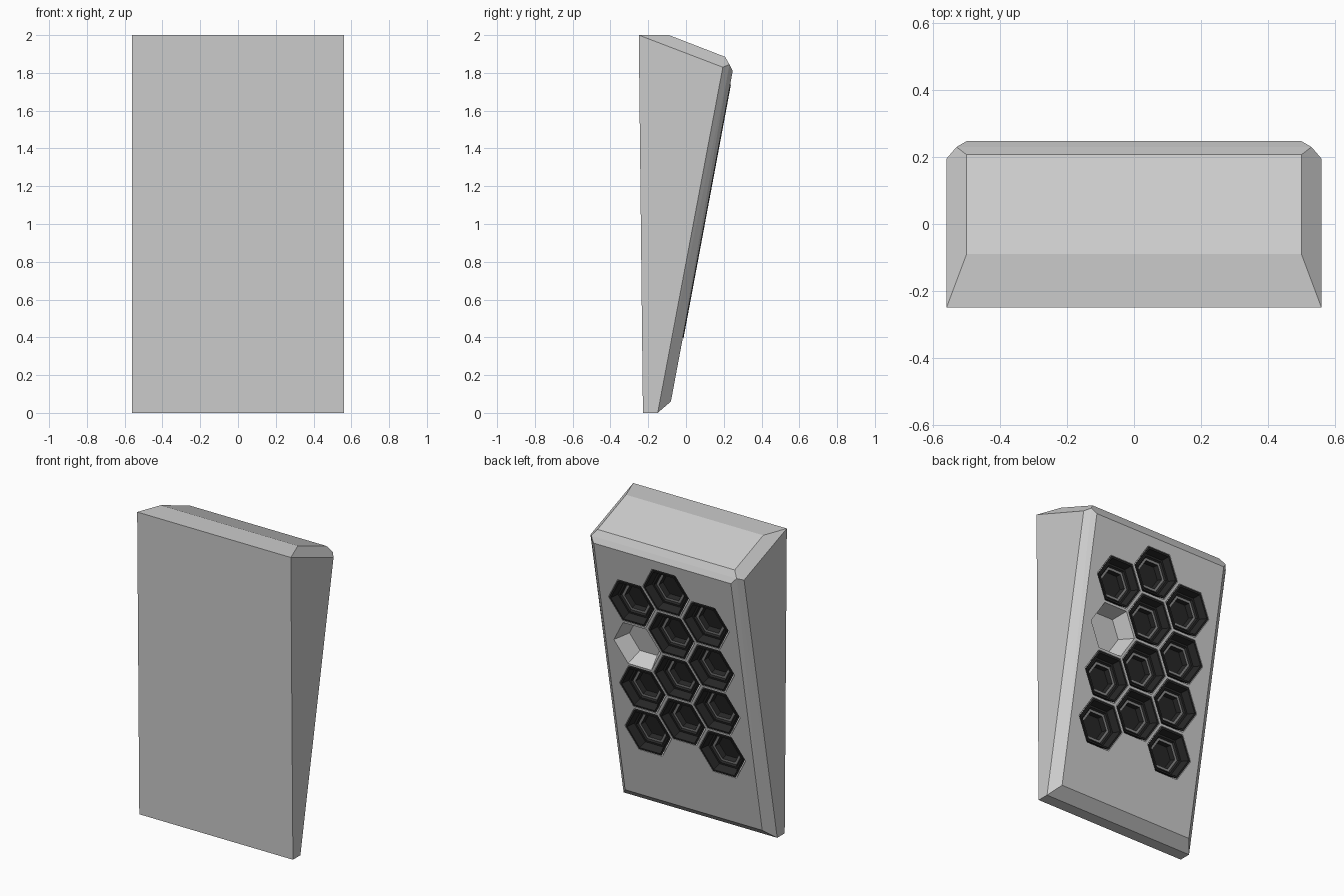
import bpy, bmesh
from math import cos, sin, pi
from mathutils import Matrix, Vector

if "Cube" in bpy.data.objects:
    bpy.data.objects.remove(bpy.data.objects["Cube"])

SLOPE = 0.187            # lean of the rear panel
Y0, Z0 = -0.08, 0.06     # bottom edge of the rear panel


def finish(bm, name, mats=()):
    bmesh.ops.recalc_face_normals(bm, faces=bm.faces)
    me = bpy.data.meshes.new(name)
    bm.to_mesh(me)
    bm.free()
    ob = bpy.data.objects.new(name, me)
    bpy.context.collection.objects.link(ob)
    for m in mats:
        me.materials.append(m)
    return ob


def material(name, shade):
    m = bpy.data.materials.new(name)
    m.diffuse_color = (shade, shade, shade, 1)
    m.use_nodes = True
    m.node_tree.nodes["Principled BSDF"].inputs["Base Color"].default_value = m.diffuse_color
    return m


def panel_frame(x, z):
    """Matrix whose local z points straight out of the rear panel."""
    v = Vector((0, SLOPE, 1)).normalized()
    n = Vector((0, 1, -SLOPE)).normalized()
    m = Matrix((Vector((-1, 0, 0)), v, n)).transposed().to_4x4()
    m.translation = (x, Y0 + SLOPE * (z - Z0), z)
    return m


def hex_shell(bm, frame, profile, slots=None):
    """Stack hexagonal rings (radius, height), closed at both ends."""
    rings = [[bm.verts.new(frame @ Vector((r * cos(i * pi / 3), r * sin(i * pi / 3), h)))
              for i in range(6)] for r, h in profile]
    bm.faces.new(rings[0])
    bm.faces.new(rings[-1])
    for k, (a, b) in enumerate(zip(rings, rings[1:])):
        for i in range(6):
            j = (i + 1) % 6
            f = bm.faces.new((a[i], a[j], b[j], b[i]))
            f.material_index = slots[k] if slots else 0


# leaning body with chamfered edges, as a hull of mirrored corners
corners = [(0.56, -0.25, 2), (0.56, -0.228, 0), (0.56, -0.15, 0), (0.56, 0.195, 1.83),
           (0.5, -0.09, 2), (0.5, 0.207, 1.885), (0.53, 0.23, 1.845),
           (0.5, Y0, Z0), (0.5, Y0 + SLOPE * 1.75, 1.81)]
bm = bmesh.new()
for x, y, z in corners:
    for s in (-1, 1):
        bm.verts.new((s * x, y, z))
bmesh.ops.convex_hull(bm, input=bm.verts)
bmesh.ops.dissolve_limit(bm, angle_limit=0.02, verts=bm.verts, edges=bm.edges)
body = finish(bm, "body")

# honeycomb positions: three columns of four, the middle one raised
cells = [(c * 0.27, (1.6 if c == 0 else 1.448) - 0.305 * r)
         for c in (-1, 0, 1) for r in range(4)]
empty_cell = cells[9]

# tapered hexagonal pockets cut in the rear panel
bm = bmesh.new()
for c in cells:
    hex_shell(bm, panel_frame(*c), [(0.125, -0.10), (0.17, 0.0), (0.1745, 0.01)])
cutter = finish(bm, "pocket_cutter")
cutter.hide_render = True
mod = body.modifiers.new("pockets", "BOOLEAN")
mod.operation, mod.solver, mod.object = "DIFFERENCE", "EXACT", cutter
bpy.context.view_layer.objects.active = body
bpy.ops.object.modifier_apply(modifier=mod.name)
bpy.data.objects.remove(cutter)

# dark stepped cups in every pocket but one
dark, grey = material("dark_cup", 0.02), material("grey_ledge", 0.25)
profile = [(0.12, -0.097), (0.163, 0.004), (0.15, 0.004), (0.132, -0.045),
           (0.118, -0.045), (0.108, -0.055), (0.09, -0.055), (0.082, -0.088)]
slots = [0, 0, 0, 0, 0, 1, 0]
for i, c in enumerate(c for c in cells if c != empty_cell):
    bm = bmesh.new()
    hex_shell(bm, panel_frame(*c), profile, slots)
    finish(bm, f"hex_cup_{i + 1}", (dark, grey))
